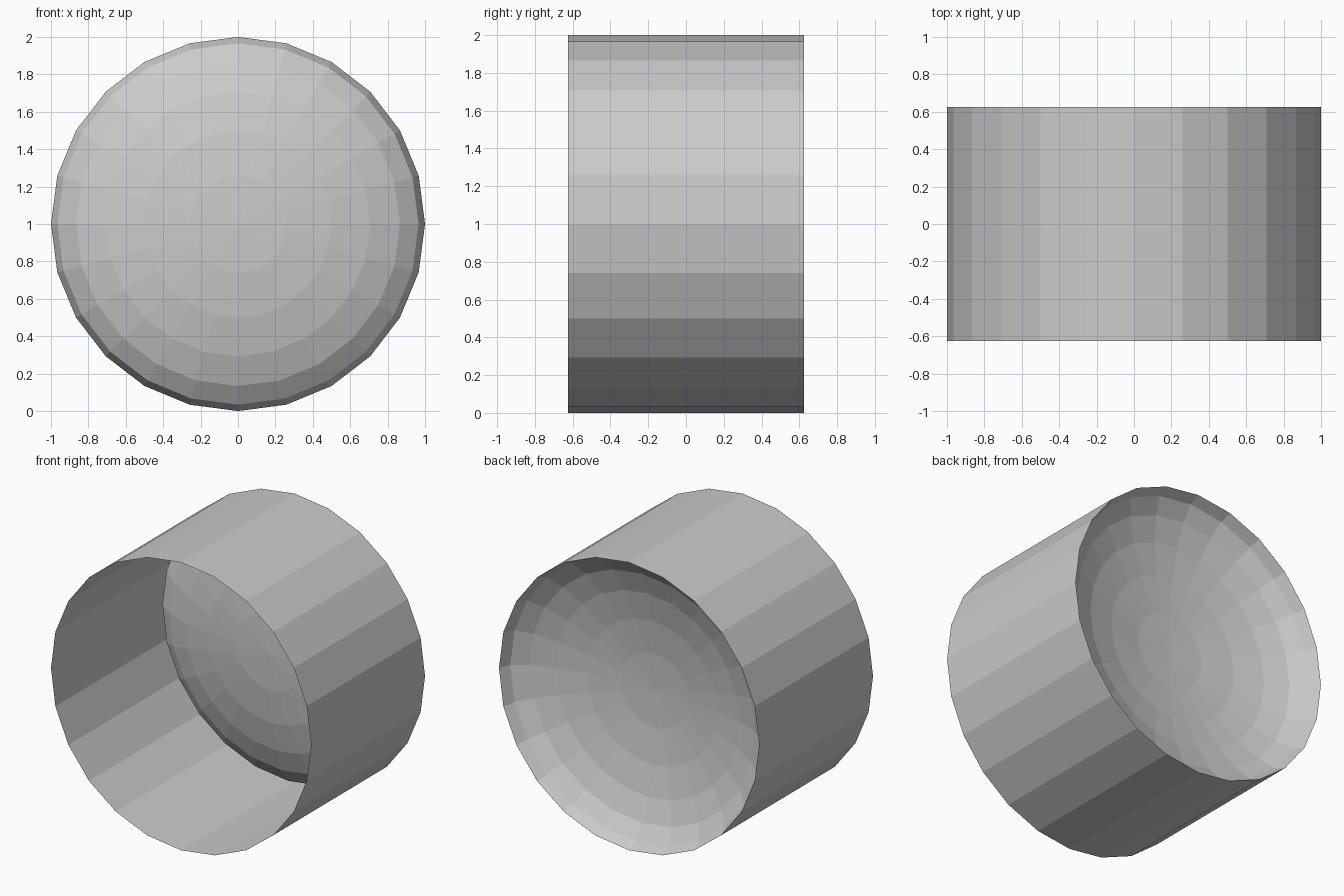
import bpy, bmesh
from math import sin, cos, pi

if "Cube" in bpy.data.objects:
    bpy.data.objects.remove(bpy.data.objects["Cube"])

SIDES = 24
HALF = 0.625        # half length of the drum along y
DOME_DEPTH = 0.29   # how far the dome bulges inside the drum


def lathe(name, profile):
    """Revolve (radius, y) points round the y axis through z = 1."""
    bm = bmesh.new()
    rings = []
    for r, y in profile:
        if r < 1e-5:
            rings.append([bm.verts.new((0, y, 1))] * SIDES)
        else:
            rings.append([bm.verts.new((r * cos(2 * pi * i / SIDES), y,
                                        1 + r * sin(2 * pi * i / SIDES)))
                          for i in range(SIDES)])
    for a, b in zip(rings, rings[1:]):
        for i in range(SIDES):
            j = (i + 1) % SIDES
            corners = list(dict.fromkeys((a[i], a[j], b[j], b[i])))
            bm.faces.new(corners)
    bmesh.ops.recalc_face_normals(bm, faces=bm.faces)
    mesh = bpy.data.meshes.new(name)
    bm.to_mesh(mesh)
    bm.free()
    obj = bpy.data.objects.new(name, mesh)
    bpy.context.collection.objects.link(obj)
    return obj


# Open tube wall
lathe("drum_wall", [(1, -HALF), (1, HALF)])

# Flattened half sphere, rim at the back, bulging towards the front
lathe("inner_dome", [(cos(k * pi / 12), HALF - DOME_DEPTH * sin(k * pi / 12))
                     for k in range(7)])
